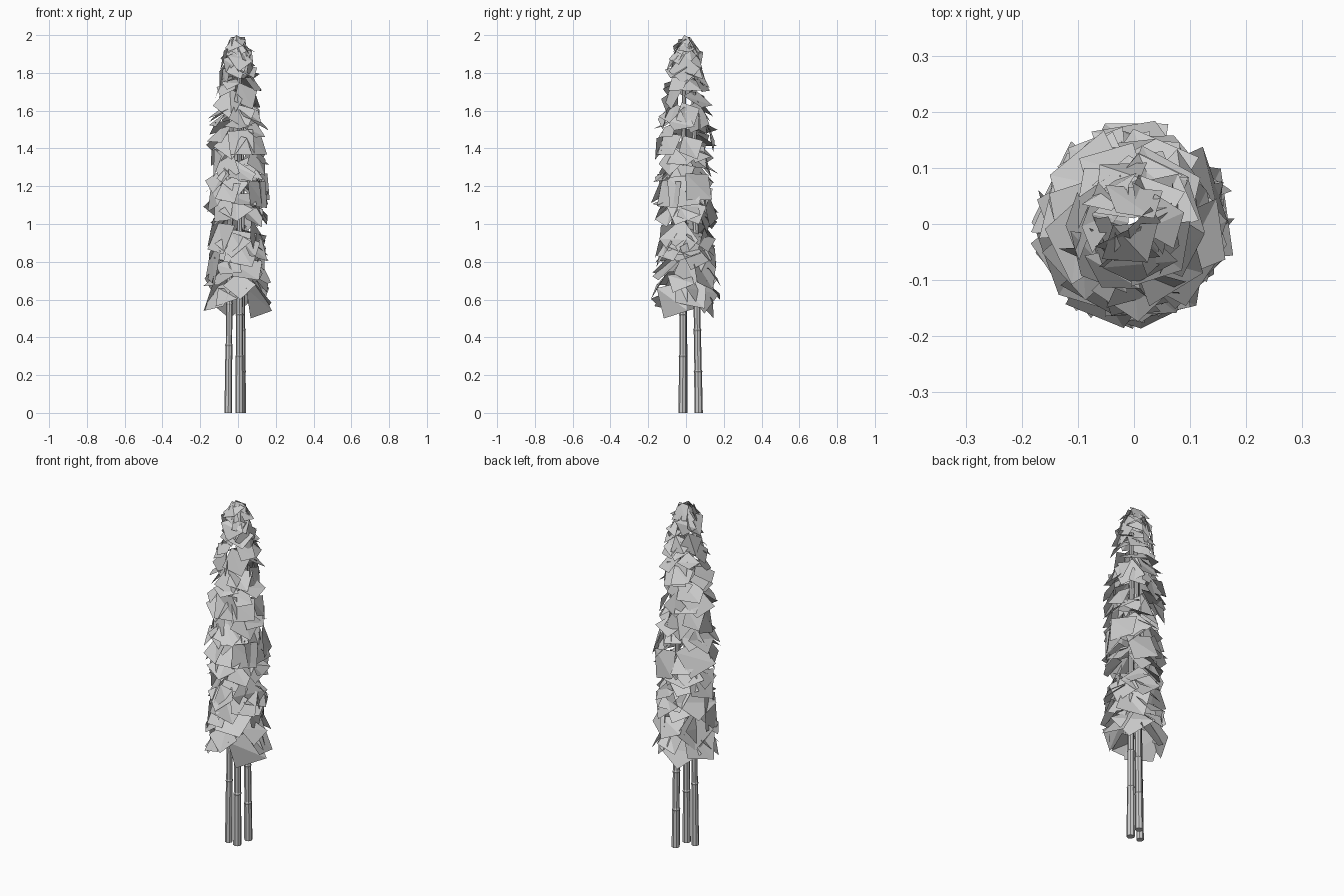
import bpy, math, random
from mathutils import Vector

if "Cube" in bpy.data.objects:
    bpy.data.objects.remove(bpy.data.objects["Cube"])

random.seed(11)


def make(name, verts, faces):
    me = bpy.data.meshes.new(name)
    me.from_pydata([tuple(v) for v in verts], [], faces)
    me.update()
    ob = bpy.data.objects.new(name, me)
    bpy.context.collection.objects.link(ob)
    return ob


def lerp_table(table, z):
    for (z0, r0), (z1, r1) in zip(table, table[1:]):
        if z <= z1:
            return r0 + (r1 - r0) * max(0, (z - z0) / (z1 - z0))
    return table[-1][1]


# Jointed canes: tapered eight-sided tubes with a raised ring at every node
def cane(name, base, tip, height, r0, r1, first_node, sides=8):
    rings = [(0.0, r0)]
    z = first_node
    while z < height - 0.05:
        r = r0 + (r1 - r0) * z / height
        rings += [(z - 0.008, r), (z, r * 1.12), (z + 0.008, r * 0.92)]
        z += 0.22
    rings.append((height, r1))
    verts, faces = [], []
    for z, r in rings:
        t = z / height
        cx = base[0] + (tip[0] - base[0]) * t
        cy = base[1] + (tip[1] - base[1]) * t
        for k in range(sides):
            a = math.tau * k / sides
            verts.append((cx + r * math.cos(a), cy + r * math.sin(a), z))
    for i in range(len(rings) - 1):
        for k in range(sides):
            a, b = i * sides + k, i * sides + (k + 1) % sides
            faces.append((a, b, b + sides, a + sides))
    n = len(verts)
    faces += [tuple(range(sides))[::-1], tuple(range(n - sides, n))]
    make(name, verts, faces)


cane("cane_left", (-0.052, -0.012), (-0.035, -0.01), 1.6, 0.020, 0.012, 0.36)
cane("cane_front", (0.008, -0.018), (0.008, -0.01), 1.85, 0.022, 0.010, 0.30)
cane("cane_back", (0.020, 0.067), (0.02, 0.04), 1.7, 0.022, 0.012, 0.22)

# Foliage: tiers of large folded leaf cards wrapped around the canes
envelope = [(0.5, 0.18), (0.65, 0.19), (0.8, 0.17), (0.95, 0.155), (1.12, 0.19),
            (1.3, 0.165), (1.5, 0.175), (1.65, 0.135), (1.8, 0.115), (1.92, 0.09), (2.0, 0.03)]
verts, faces = [], []


def card(angle, z_mid, half, r_mid, slope, roll, fold):
    """Square card: slope tips it outward from upright, roll spins it, fold creases it."""
    out = Vector((math.cos(angle), math.sin(angle), 0))
    side = Vector((-out.y, out.x, 0))
    down = out * math.sin(slope) - Vector((0, 0, math.cos(slope)))
    normal = side.cross(down)
    centre = out * r_mid + Vector((0, 0, z_mid))
    pts = []
    for k in range(4):
        a = roll + k * math.pi / 2
        p = centre + (side * math.cos(a) + down * math.sin(a)) * half
        p += normal * (fold if k % 2 else -fold)
        p.z = min(max(p.z, 0.5), 1.99)
        lim, r = lerp_table(envelope, p.z), math.hypot(p.x, p.y)
        if r > lim:
            p.x, p.y = p.x * lim / r, p.y * lim / r
        pts.append(p)
    n = len(verts)
    verts.extend(pts)
    faces.extend([(n, n + 2, n + 1), (n, n + 3, n + 2)])


tiers, per_tier = 14, 9
for t in range(tiers):
    f = t / (tiers - 1)
    for k in range(per_tier):
        z = 0.64 + 1.27 * f + random.uniform(-0.05, 0.05)
        half = (0.125 - 0.055 * f) * random.uniform(0.7, 1.15)
        card(math.tau * (k + 0.4 * t + random.uniform(-0.3, 0.3)) / per_tier, z, half,
             lerp_table(envelope, z) * random.uniform(0.55, 0.82),
             random.uniform(0.1, 1.15), random.uniform(0, math.pi / 2),
             random.uniform(-0.018, 0.018))

# Crown cards closing the tip
for k in range(5):
    card(math.tau * k / 5 + 0.4, 1.92, 0.07, 0.035, 0.5, math.pi / 2, 0.01)
n = len(verts)
verts += [Vector((-0.01, -0.01, 2.0)), Vector((-0.07, -0.04, 1.93)),
          Vector((0.0, -0.06, 1.91)), Vector((0.05, 0.0, 1.93)),
          Vector((0.03, 0.03, 1.98))]
faces += [(n, n + 1, n + 2), (n, n + 2, n + 3), (n, n + 3, n + 4)]
make("foliage", verts, faces)
